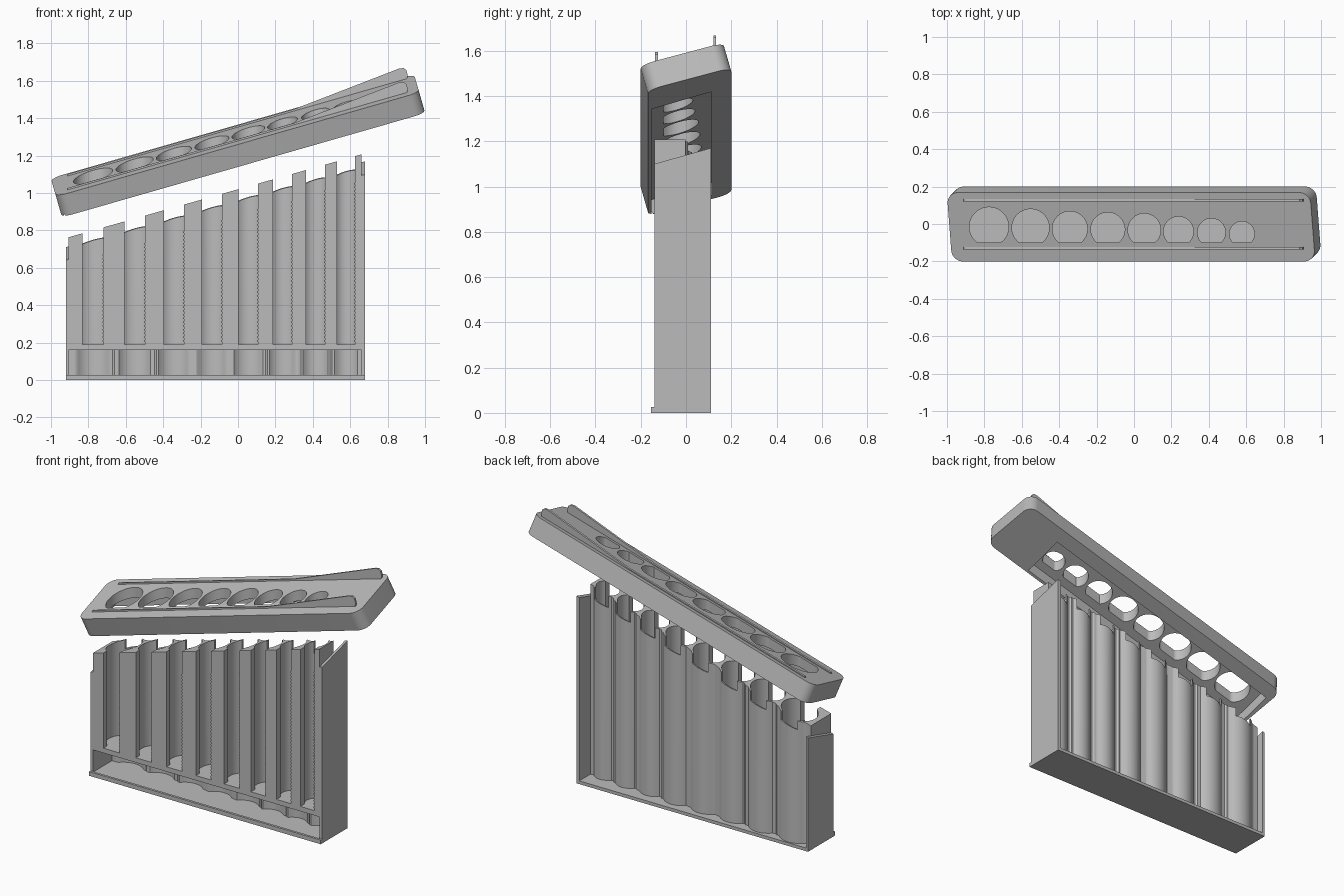
import bpy, bmesh, math
from mathutils import Matrix, Vector

if "Cube" in bpy.data.objects:
    bpy.data.objects.remove(bpy.data.objects["Cube"], do_unlink=True)

grey = bpy.data.materials.new("light grey plastic")
grey.use_nodes = True
COLOUR = (0.5, 0.5, 0.5, 1)
grey.diffuse_color = COLOUR
grey.node_tree.nodes["Principled BSDF"].inputs["Base Color"].default_value = COLOUR

# Tube layout: (centre x, bore radius); all bores share one front tangent line
TUBES = [(-0.775, 0.105), (-0.553, 0.1), (-0.343, 0.094), (-0.14, 0.091),
         (0.055, 0.088), (0.238, 0.08), (0.414, 0.075), (0.577, 0.067)]
FRONT, BACK = -0.14, 0.11
LEFT, RIGHT = -0.905, 0.66
SHELL = 0.012


def centre_y(r):
    return r - 0.12


def tube_plane(x, y):
    return 1.10 + 0.28 * (y - FRONT) + 0.287 * (x - 0.68)


def pillar_plane(x, y):
    return 1.02 + 0.283 * x


def lid_plane(x, y):
    return 1.253 + 0.287 * x + 0.288 * y


def finish(ob):
    ob.data.materials.append(grey)
    bpy.ops.object.select_all(action="DESELECT")
    ob.select_set(True)
    bpy.context.view_layer.objects.active = ob
    bpy.ops.object.shade_smooth_by_angle(angle=math.radians(30))


def add_mesh(name, bm):
    bmesh.ops.recalc_face_normals(bm, faces=bm.faces)
    mesh = bpy.data.meshes.new(name)
    bm.to_mesh(mesh)
    bm.free()
    ob = bpy.data.objects.new(name, mesh)
    bpy.context.collection.objects.link(ob)
    return ob


def prism(name, outline, bottom, top):
    """Upright prism; bottom and top are heights or functions of x and y."""
    def height(h, x, y):
        return h(x, y) if callable(h) else h
    bm = bmesh.new()
    low = [bm.verts.new((x, y, height(bottom, x, y))) for x, y in outline]
    high = [bm.verts.new((x, y, height(top, x, y))) for x, y in outline]
    bm.faces.new(low)
    bm.faces.new(high)
    n = len(outline)
    for i in range(n):
        j = (i + 1) % n
        bm.faces.new((low[i], low[j], high[j], high[i]))
    return add_mesh(name, bm)


def rect(x0, x1, y0, y1):
    return [(x0, y0), (x1, y0), (x1, y1), (x0, y1)]


def circle(cx, cy, r, n=48):
    return [(cx + r * math.cos(math.tau * (i + 0.5) / n),
             cy + r * math.sin(math.tau * (i + 0.5) / n)) for i in range(n)]


def cut(ob, cutter):
    cutter.hide_render = True
    mod = ob.modifiers.new("cut", "BOOLEAN")
    mod.operation = "DIFFERENCE"
    mod.solver = "EXACT"
    mod.object = cutter
    bpy.context.view_layer.objects.active = ob
    bpy.ops.object.modifier_apply(modifier=mod.name)
    bpy.data.objects.remove(cutter, do_unlink=True)


def back_profile(x):
    """Scalloped back: the outside of the nearest tube with shallow valleys."""
    cx, r = min(TUBES, key=lambda t: abs(x - t[0]) / t[1])
    big = r + SHELL
    d = min(abs(x - cx) / big, 0.76)
    return centre_y(r) + big * math.sqrt(1 - d * d)


STEPS = 140
xs = [LEFT + (RIGHT - LEFT) * i / STEPS for i in range(STEPS + 1)]
wave = [(x, back_profile(x)) for x in xs]

# Tube block: solid with bores, front slots and lowered backs
block = prism("tube_block", [(RIGHT, FRONT), (LEFT, FRONT)] + wave, 0.16, pillar_plane)
for cx, r in TUBES:
    half = 0.035 + 0.2 * r
    cy = centre_y(r)
    cut(block, prism("bore", circle(cx, cy, r), 0.19, 2))
    cut(block, prism("slot", rect(cx - half, cx + half, -0.3, cy), 0.19, 2))
    cut(block, prism("notch", rect(cx - half, cx + half, -0.3, 0.3), tube_plane, 2))
finish(block)

# Lower tray: scalloped rear skirt
inner = [(x, y - SHELL) for x, y in reversed(wave)]
finish(prism("rear_skirt", wave + inner, 0.02, 0.16))

# Base, front lip and end walls
finish(prism("base_plate", rect(-0.92, 0.68, FRONT, BACK), 0, 0.02))
finish(prism("front_lip", rect(-0.92, 0.68, FRONT - 0.015, FRONT), 0, 0.026))
finish(prism("right_end_wall", rect(-0.92, LEFT, FRONT, BACK), 0.02, tube_plane))
finish(prism("left_end_wall", rect(RIGHT, 0.68, FRONT, BACK), 0.02, tube_plane))

# Counting marks: small teeth along one edge of each slot
bm = bmesh.new()
for cx, r in TUBES:
    x = cx + 0.035 + 0.2 * r
    z = 0.21
    while z < tube_plane(x, FRONT) - 0.02:
        size = Matrix.Diagonal((0.01, 0.012, 0.008, 1))
        bmesh.ops.create_cube(bm, size=1,
                              matrix=Matrix.Translation((x, FRONT + 0.007, z)) @ size)
        z += 0.02
finish(add_mesh("counting_marks", bm))

# Lid: tilted slab with rounded corners
THICK = 0.12
bm = bmesh.new()
bmesh.ops.create_cube(bm, size=1, matrix=Matrix.Diagonal((2.02, 0.382, THICK, 1)))
corners = [e for e in bm.edges if abs((e.verts[0].co - e.verts[1].co).z) > 0.01]
bmesh.ops.bevel(bm, geom=corners, offset=0.06, segments=8, profile=0.5, affect="EDGES")
tilt = (Matrix.Translation((0, 0, 1.253)) @ Matrix.Rotation(math.radians(-16), 4, "Y")
        @ Matrix.Rotation(math.radians(15.5), 4, "X"))
bmesh.ops.transform(bm, matrix=tilt, verts=bm.verts)
lid = add_mesh("sorting_lid", bm)

# Underside pocket and coin holes with a flat front edge
cut(lid, prism("pocket", rect(-0.93, 0.69, -0.152, 0.113), 0, lid_plane))
for cx, r in TUBES:
    hole = [(x, max(y, -0.1)) for x, y in circle(cx, centre_y(r), r)]
    cut(lid, prism("hole", hole, 0.3, 2))
finish(lid)

# Guide rails: upright plates that rise out of the lid at the high end
for name, y in (("front_guide_rail", -0.13), ("back_guide_rail", 0.127)):
    def top(x):
        return lid_plane(x, y) + THICK / 2 / 0.926
    path = [(-0.92, top(-0.92) - 0.03), (0.9, top(0.9) - 0.03), (0.907, top(0.9) + 0.02),
            (0.9, top(0.9) + 0.045), (0.885, top(0.885) + 0.06), (0.86, top(0.86) + 0.064),
            (0.3, top(0.3) + 0.008), (-0.91, top(-0.91) + 0.008)]
    bm = bmesh.new()
    face = bm.faces.new([bm.verts.new((x, y - 0.006, z)) for x, z in path])
    side = bmesh.ops.extrude_face_region(bm, geom=[face])
    moved = [v for v in side["geom"] if isinstance(v, bmesh.types.BMVert)]
    bmesh.ops.translate(bm, vec=Vector((0, 0.012, 0)), verts=moved)
    finish(add_mesh(name, bm))
